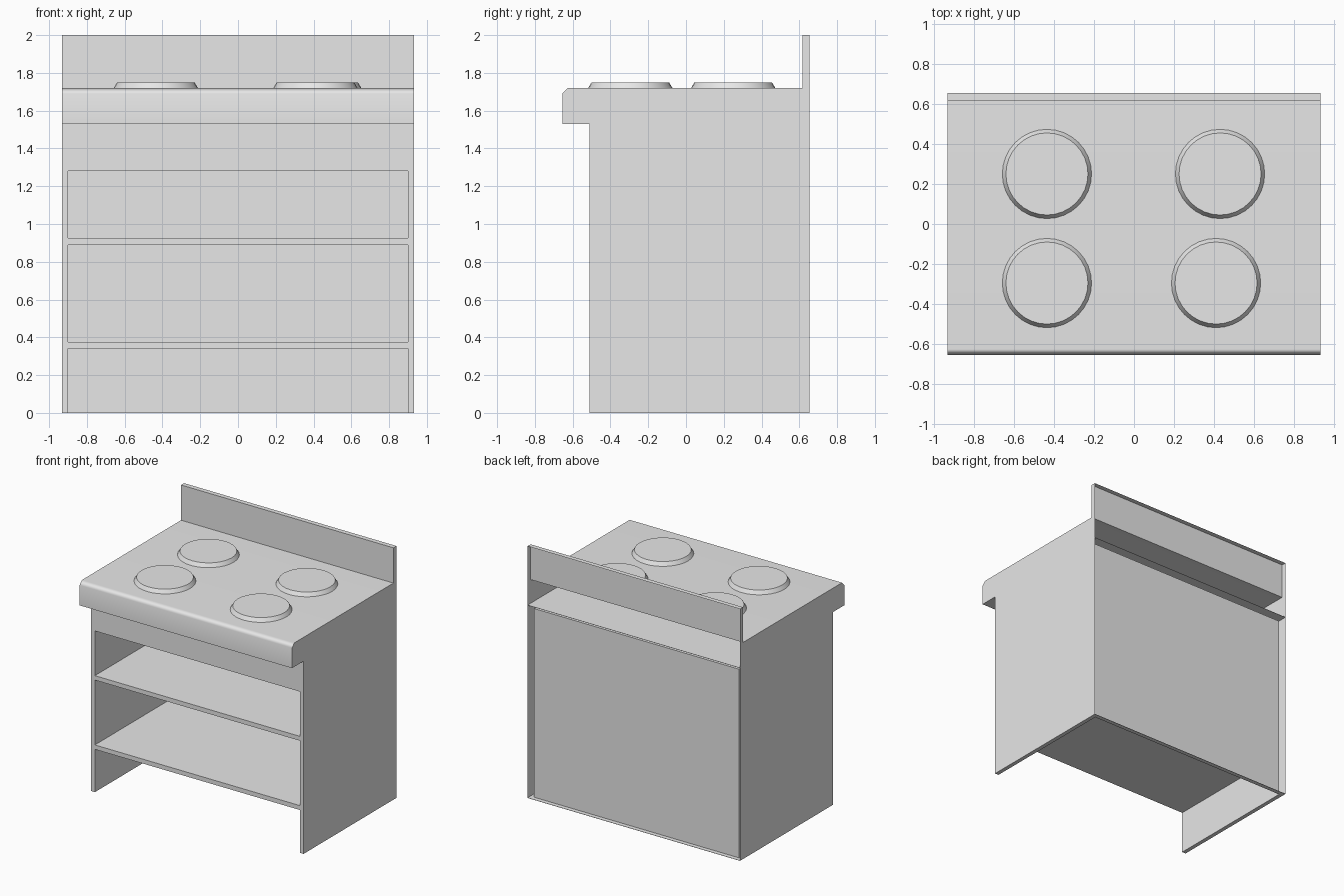
import bpy, bmesh, math
from mathutils import Vector

cube = bpy.data.objects.get("Cube")
if cube:
    bpy.data.objects.remove(cube, do_unlink=True)

W, BACK, FRONT = 0.933, 0.655, -0.51   # outer half width, back and cabinet front
IN, WALL = 0.9, 0.62                   # inner half width, recessed back panel
DECK, CEIL = 1.53, 1.5                 # underside of the worktop, cabinet ceiling

grey = bpy.data.materials.new("light grey")
grey.use_nodes = True
grey.diffuse_color = (0.8, 0.8, 0.8, 1)
grey.node_tree.nodes["Principled BSDF"].inputs["Base Color"].default_value = (0.8, 0.8, 0.8, 1)


def finish(name, bm, smooth=None):
    mesh = bpy.data.meshes.new(name)
    bm.to_mesh(mesh)
    bm.free()
    mesh.materials.append(grey)
    obj = bpy.data.objects.new(name, mesh)
    bpy.context.collection.objects.link(obj)
    if smooth:
        bpy.ops.object.select_all(action='DESELECT')
        obj.select_set(True)
        bpy.context.view_layer.objects.active = obj
        bpy.ops.object.shade_smooth_by_angle(angle=math.radians(smooth))
    return obj


def drop_faces(bm, test):
    bm.normal_update()
    bmesh.ops.delete(bm, geom=[f for f in bm.faces if test(f)], context='FACES')


def box_mesh(x0, x1, y0, y1, z0, z1):
    bm = bmesh.new()
    bmesh.ops.create_cube(bm, size=1)
    for v in bm.verts:
        v.co = Vector((x1 if v.co.x > 0 else x0,
                       y1 if v.co.y > 0 else y0,
                       z1 if v.co.z > 0 else z0))
    return bm


# Outer casing: side profile with worktop and splashback, open at the back
profile = [(-BACK, DECK), (-BACK, 1.69), (-0.625, 1.72), (0.617, 1.72), (0.617, 2),
           (BACK, 2), (BACK, 0), (FRONT, 0), (FRONT, DECK)]
bm = bmesh.new()
side = bm.faces.new([bm.verts.new((-W, y, z)) for y, z in profile])
ext = bmesh.ops.extrude_face_region(bm, geom=[side])
bmesh.ops.translate(bm, vec=(2 * W, 0, 0),
                    verts=[g for g in ext["geom"] if isinstance(g, bmesh.types.BMVert)])
bmesh.ops.recalc_face_normals(bm, faces=bm.faces)


def is_opening(f):
    c = f.calc_center_median()
    at_back = f.normal.y > 0.9 and c.y > BACK - 0.01
    at_front = f.normal.y < -0.9 and abs(c.y - FRONT) < 0.01
    return at_back or at_front or (f.normal.z < -0.9 and c.z < 0.01)


drop_faces(bm, is_opening)
casing = finish("casing", bm, 50)
casing.modifiers.new("weighted_normals", 'WEIGHTED_NORMAL').keep_sharp = True

# Inner lining: open at the front and underneath, facing inward
bm = box_mesh(-IN, IN, FRONT, WALL, 0, CEIL)
drop_faces(bm, lambda f: f.normal.y < -0.9 or f.normal.z < -0.9)
bmesh.ops.reverse_faces(bm, faces=bm.faces)
finish("inner_lining", bm)

# Thin edge strips joining the casing and the lining
T = 0.002
for label, s in (("left", 1), ("right", -1)):
    xs = sorted((s * IN, s * W))
    finish(label + "_front_edge", box_mesh(*xs, FRONT, FRONT + T, 0, DECK))
    finish(label + "_bottom_edge", box_mesh(*xs, FRONT, BACK, 0, T))
finish("top_front_edge", box_mesh(-IN, IN, FRONT, FRONT + T, CEIL, DECK))
finish("back_bottom_edge", box_mesh(-IN, IN, WALL, BACK, 0, T))
finish("deck", box_mesh(-W, W, FRONT, BACK, DECK, DECK + T))

# Shelves and front panel
for name, z0, z1 in (("lower_shelf", 0.34, 0.375), ("upper_shelf", 0.89, 0.925)):
    finish(name, box_mesh(-IN, IN, FRONT, WALL, z0, z1))
finish("front_panel", box_mesh(-IN, IN, FRONT, FRONT + 0.035, 1.28, CEIL))

# Hotplates
plates = {"back_right": (-0.435, 0.25), "back_left": (0.43, 0.25),
          "front_right": (-0.435, -0.295), "front_left": (0.41, -0.295)}
for place, (x, y) in plates.items():
    bm = bmesh.new()
    bmesh.ops.create_cone(bm, cap_ends=True, segments=32, radius1=0.223, radius2=0.205, depth=0.03)
    bmesh.ops.translate(bm, vec=(x, y, 1.735), verts=bm.verts)
    finish(place + "_hotplate", bm, 30)
